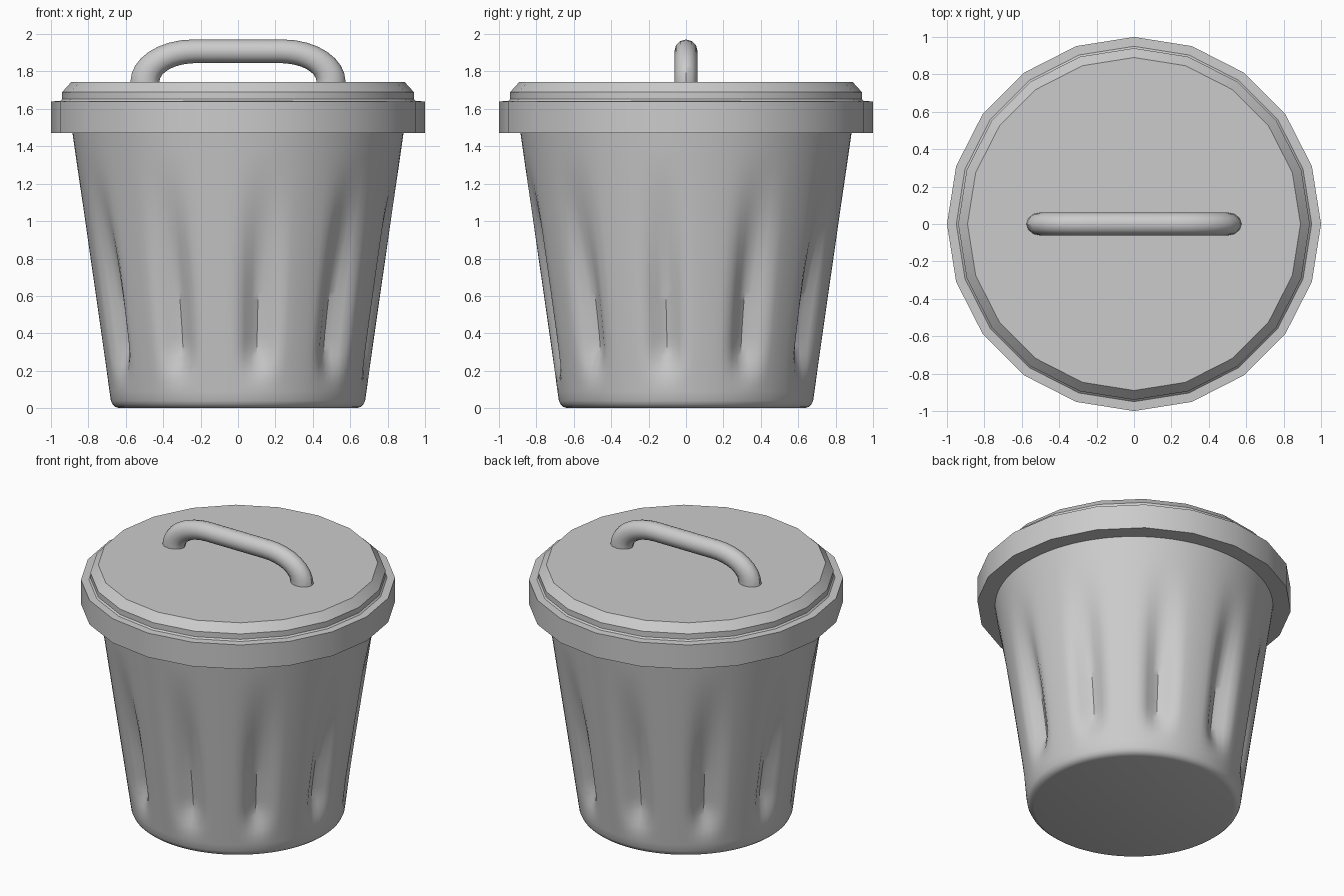
import bpy, bmesh
from math import sin, cos, pi, radians

if "Cube" in bpy.data.objects:
    bpy.data.objects.remove(bpy.data.objects["Cube"])


def loft(name, rings):
    """Skin a list of equal-length point rings, cap both ends, shade smooth by angle."""
    bm = bmesh.new()
    vs = [[bm.verts.new(p) for p in ring] for ring in rings]
    n = len(vs[0])
    for a, b in zip(vs, vs[1:]):
        for i in range(n):
            j = (i + 1) % n
            bm.faces.new((a[i], a[j], b[j], b[i]))
    bm.faces.new(vs[0])
    bm.faces.new(vs[-1])
    bmesh.ops.recalc_face_normals(bm, faces=bm.faces)
    me = bpy.data.meshes.new(name)
    bm.to_mesh(me)
    bm.free()
    ob = bpy.data.objects.new(name, me)
    bpy.context.collection.objects.link(ob)
    bpy.ops.object.select_all(action='DESELECT')
    ob.select_set(True)
    bpy.context.view_layer.objects.active = ob
    bpy.ops.object.shade_smooth_by_angle(angle=radians(36))
    return ob


def smooth(a, b, x):
    t = min(max((x - a) / (b - a), 0), 1)
    return t * t * (3 - 2 * t)


def circle(n, z, radius):
    return [(radius(2 * pi * i / n) * cos(2 * pi * i / n),
             radius(2 * pi * i / n) * sin(2 * pi * i / n), z) for i in range(n)]


# Bin body: tapered, rounded base, ten soft flutes that fade towards the top
def wall(z):
    return 0.68 + 0.205 * (z - 0.04) / 1.43


def fluted(z):
    depth = 0.075 * smooth(0.1, 0.36, z) * (1 - smooth(0.5, 1.4, z))

    def radius(a):
        u = ((a + radians(9)) / radians(36) + 0.5) % 1 - 0.5   # 0 at flute centre
        w = cos(pi * u / 0.58) ** 2 if abs(u) < 0.29 else 0
        return wall(z) - depth * w
    return radius


body = [circle(120, z, lambda a, r=r: r)
        for r, z in [(0.635, 0), (0.655, 0.006), (0.67, 0.019)]]
body += [circle(120, 0.04 + 1.46 * k / 30, fluted(0.04 + 1.46 * k / 30)) for k in range(31)]
loft("bin_body", body)

# Lid: stepped twenty-sided disc
lid_profile = [(0.87, 1.47), (1.0, 1.47), (1.0, 1.64), (0.95, 1.642),
               (0.94, 1.652), (0.94, 1.69), (0.89, 1.745)]
loft("lid", [circle(20, z, lambda a, r=r: r) for r, z in lid_profile])

# Handle: bar whose ends bend down along elliptical quarters
half = []
for k in range(9):
    t = pi / 2 * k / 8
    outer = (0.24 + 0.335 * cos(t), 1.745 + 0.226 * sin(t))
    inner = (0.22 + 0.2 * cos(t), 1.745 + 0.1 * sin(t))
    half.append((outer, inner))
half.insert(0, ((0.575, 1.7), (0.42, 1.7)))
path = [(s * o[0], o[1], s * i[0], i[1])
        for s, seq in ((1, half), (-1, half[::-1])) for o, i in seq]
handle = []
for ox, oz, ix, iz in path:
    handle.append([((ox + ix) / 2 + (ox - ix) / 2 * cos(p), 0.062 * sin(p),
                    (oz + iz) / 2 + (oz - iz) / 2 * cos(p))
                   for p in (2 * pi * i / 12 for i in range(12))])
loft("lid_handle", handle)
